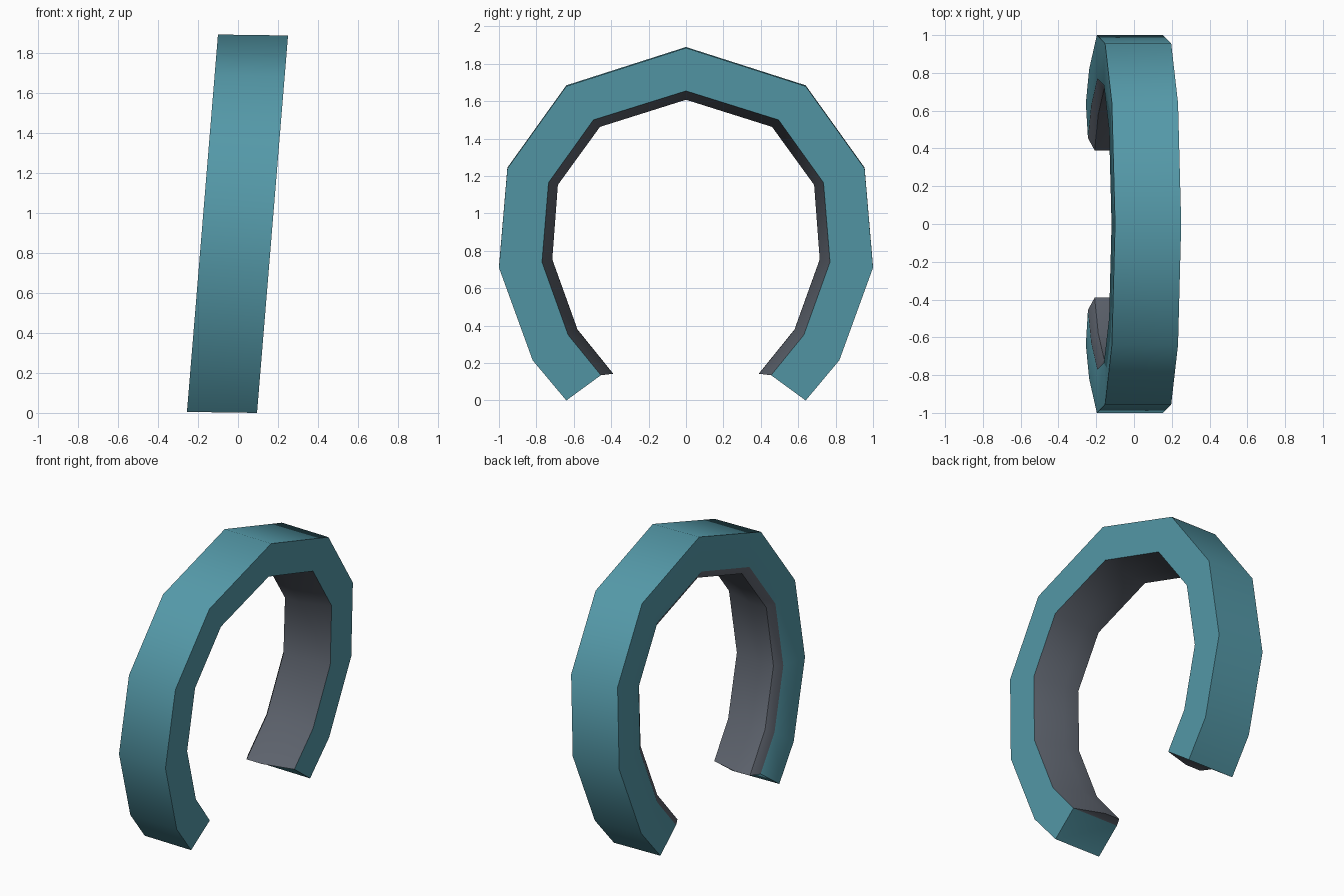
import bpy, bmesh, math

if "Cube" in bpy.data.objects:
    bpy.data.objects.remove(bpy.data.objects["Cube"])

def material(name, rgb):
    m = bpy.data.materials.new(name)
    m.diffuse_color = (*rgb, 1)
    m.use_nodes = True
    m.node_tree.nodes["Principled BSDF"].inputs["Base Color"].default_value = m.diffuse_color
    return m

teal = material("teal shell", (0.09, 0.32, 0.395))
grey = material("slate lining", (0.115, 0.13, 0.16))

# Half outlines (y, z) from the top centre down to the open end
OUTER = [(0, 1.885), (0.64, 1.68), (0.955, 1.24), (1.0, 0.71), (0.82, 0.215), (0.64, 0.0)]
INNER = [(0, 1.655), (0.495, 1.50), (0.735, 1.165), (0.77, 0.74), (0.63, 0.35), (0.455, 0.135)]
PAD = [(0, 1.605), (0.46, 1.46), (0.685, 1.15), (0.715, 0.75), (0.58, 0.375), (0.39, 0.14)]

# Cross-section: outline and depth behind the +x face
SECTION = [(OUTER, 0.0), (OUTER, 0.35), (INNER, 0.35), (PAD, 0.315), (PAD, 0.20), (INNER, 0.0)]

def mirrored(half):
    return [(-y, z) for y, z in reversed(half[1:])] + half

def place(y, z, d):
    # The band leans toward +x as it rises
    return (0.095 + 0.0822 * z - d, y, z + 0.014 * d)

bm = bmesh.new()
loops = [[bm.verts.new(place(y, z, d)) for y, z in mirrored(half)] for half, d in SECTION]

# Band walls: the last three strips form the lining
n = len(loops)
for i in range(n):
    a, b = loops[i], loops[(i + 1) % n]
    for j in range(len(a) - 1):
        f = bm.faces.new((a[j], a[j + 1], b[j + 1], b[j]))
        f.material_index = 1 if 2 <= i <= 4 else 0

# End caps: shell part and lining part
for k in (0, -1):
    v = [lp[k] for lp in loops]
    bm.faces.new((v[0], v[1], v[2], v[5]))
    bm.faces.new((v[2], v[3], v[4], v[5])).material_index = 1

bmesh.ops.recalc_face_normals(bm, faces=bm.faces[:])
mesh = bpy.data.meshes.new("open_band")
bm.to_mesh(mesh)
bm.free()
mesh.materials.append(teal)
mesh.materials.append(grey)
band = bpy.data.objects.new("open_band", mesh)
bpy.context.collection.objects.link(band)

# Soft bends along the band, crisp rims
bpy.context.view_layer.objects.active = band
band.select_set(True)
bpy.ops.object.shade_smooth_by_angle(angle=math.radians(42))
